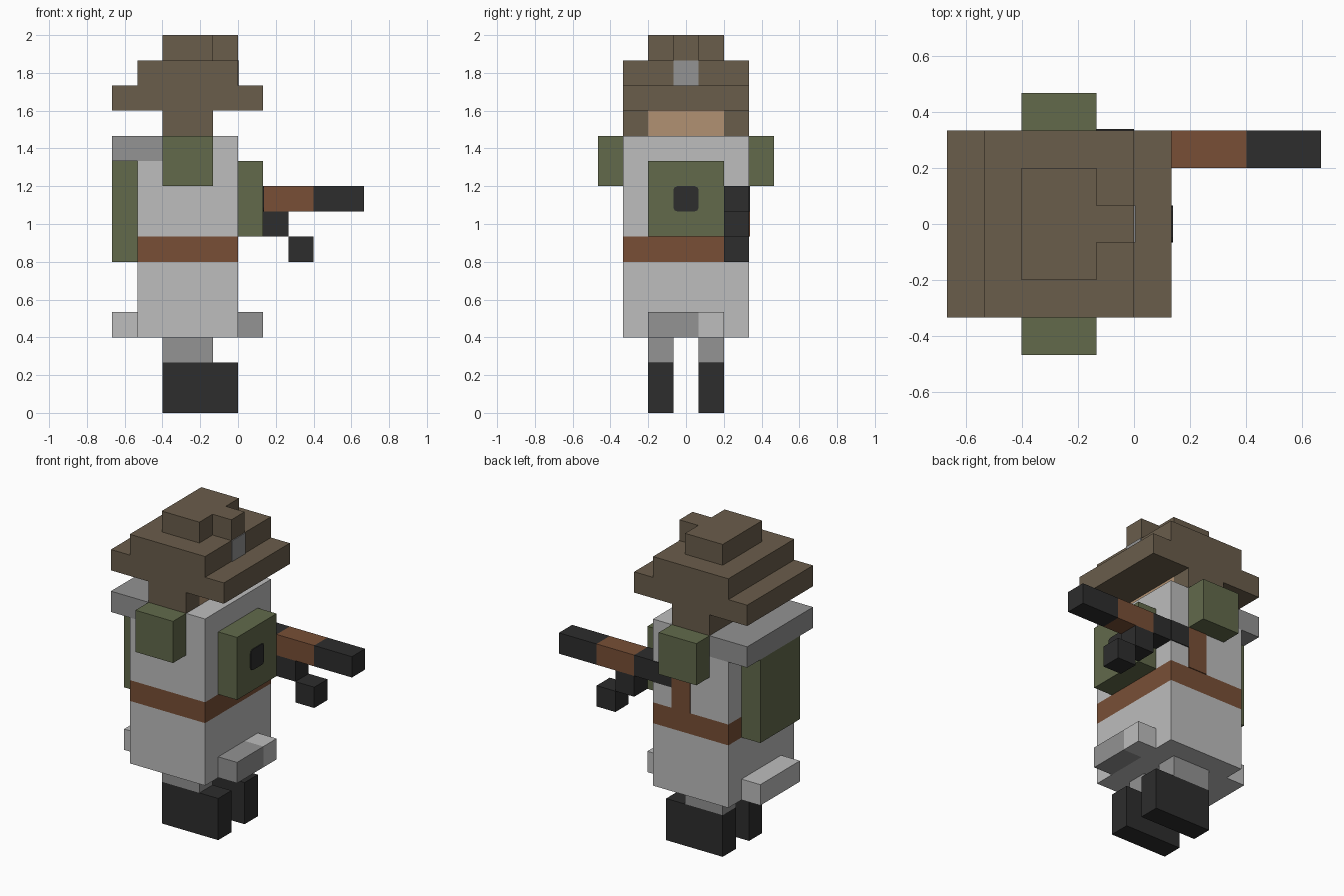
import bpy
import bmesh
from mathutils import Vector

cube = bpy.data.objects.get("Cube")
if cube:
    bpy.data.objects.remove(cube, do_unlink=True)

U = 2 / 15      # one block
PLATE = 0.04    # thickness of painted plates, in blocks


def linear(c):
    c /= 255
    return c / 12.92 if c <= 0.04045 else ((c + 0.055) / 1.055) ** 2.4


def material(name, *rgb):
    colour = (*[linear(c) for c in rgb], 1)
    mat = bpy.data.materials.new(name)
    mat.diffuse_color = colour
    mat.use_nodes = True
    bsdf = next(n for n in mat.node_tree.nodes if n.type == 'BSDF_PRINCIPLED')
    bsdf.inputs["Base Color"].default_value = colour
    bsdf.inputs["Roughness"].default_value = 0.9
    return mat


CLOTH = material("light grey cloth", 189, 189, 189)
GREY = material("mid grey", 147, 147, 147)
HAT = material("hat brown", 106, 93, 75)
GREEN = material("olive green", 98, 106, 75)
LEATHER = material("leather brown", 120, 79, 54)
BLACK = material("black", 45, 45, 45)
SKIN = material("skin", 177, 145, 114)


def box(name, mat, x, y, z, round_x=0):
    """Box from ranges in blocks; round_x bevels the edges along x."""
    low, high = Vector((x[0], y[0], z[0])) * U, Vector((x[1], y[1], z[1])) * U
    bm = bmesh.new()
    bmesh.ops.create_cube(bm, size=1)
    for v in bm.verts:
        v.co = (low + high) / 2 + v.co * (high - low)
    if round_x:
        edges = [e for e in bm.edges
                 if abs(e.verts[0].co.x - e.verts[1].co.x) > 1e-5]
        bmesh.ops.bevel(bm, geom=edges, offset=round_x * U, segments=2,
                        profile=0.5, affect='EDGES')
    mesh = bpy.data.meshes.new(name)
    bm.to_mesh(mesh)
    bm.free()
    mesh.materials.append(mat)
    obj = bpy.data.objects.new(name, mesh)
    bpy.context.collection.objects.link(obj)
    return obj


def pair(name, mat, x, y, z):
    """The same box on both sides of the body."""
    box(name + "_a", mat, x, y, z)
    box(name + "_b", mat, x, (-y[1], -y[0]), z)


WIDE, MID, SLIM = (-2.5, 2.5), (-1.5, 1.5), (-0.5, 0.5)

# Legs and boots
pair("boot", BLACK, (-3, 0), (0.5, 1.5), (0, 2))
pair("leg", GREY, (-3, -1), (0.5, 1.5), (2, 3))

# Coat, belt and hem flaps
box("coat_skirt", CLOTH, (-4, 0), WIDE, (3, 6))
box("belt", LEATHER, (-4, 0), WIDE, (6, 7))
box("coat_chest", CLOTH, (-4, 0), WIDE, (7, 10))
box("coat_collar", CLOTH, (-3, 0), WIDE, (10, 11))
box("back_hem", CLOTH, (-5, -4), MID, (3, 4))
box("front_hem", GREY, (0, 1), (-1.5, 0.5), (3, 4))
box("front_hem_end", CLOTH, (0, 1), (0.5, 1.5), (3, 4))

# Luggage
box("bed_roll", GREY, (-5, -3), WIDE, (10, 11))
box("backpack", GREEN, (-5, -4), MID, (6, 10))
box("chest_pouch", GREEN, (0, 1), MID, (7, 10))
box("pouch_button", BLACK, (1, 1 + PLATE), SLIM, (8, 9), round_x=0.15)
box("side_strap", LEATHER, (-2, -1), (2.5, 2.5 + PLATE), (7, 9))

# Arms
pair("shoulder", GREEN, (-3, -1), (2.5, 3.5), (9, 11))

# Gun
GUN = (1.5, 2.5)
box("gun_stock", BLACK, (-1, 0), (2.5, 2.5 + PLATE), (8, 9))
box("gun_body", BLACK, (0, 1), GUN, (8, 9))
box("gun_handguard", LEATHER, (1, 3), GUN, (8, 9))
box("gun_barrel", BLACK, (3, 5), GUN, (8, 9))
box("gun_magazine", BLACK, (1, 2), GUN, (7, 8))
box("gun_magazine_tip", BLACK, (2, 3), GUN, (6, 7))

# Head and hat
box("face", SKIN, (-2, -1), MID, (11, 12))
box("head_back", HAT, (-3, -2), MID, (11, 12))
pair("ear_flap", HAT, (-3, -1), (1.5, 2.5), (11, 12))
box("hat_brim", HAT, (-5, 1), WIDE, (12, 13))
box("hat_band", HAT, (-4, 0), WIDE, (13, 14))
box("hat_badge", GREY, (0, PLATE), SLIM, (13, 14))
box("hat_crown", HAT, (-3, -1), MID, (14, 15))
box("hat_peak", HAT, (-1, 0), SLIM, (14, 15))
